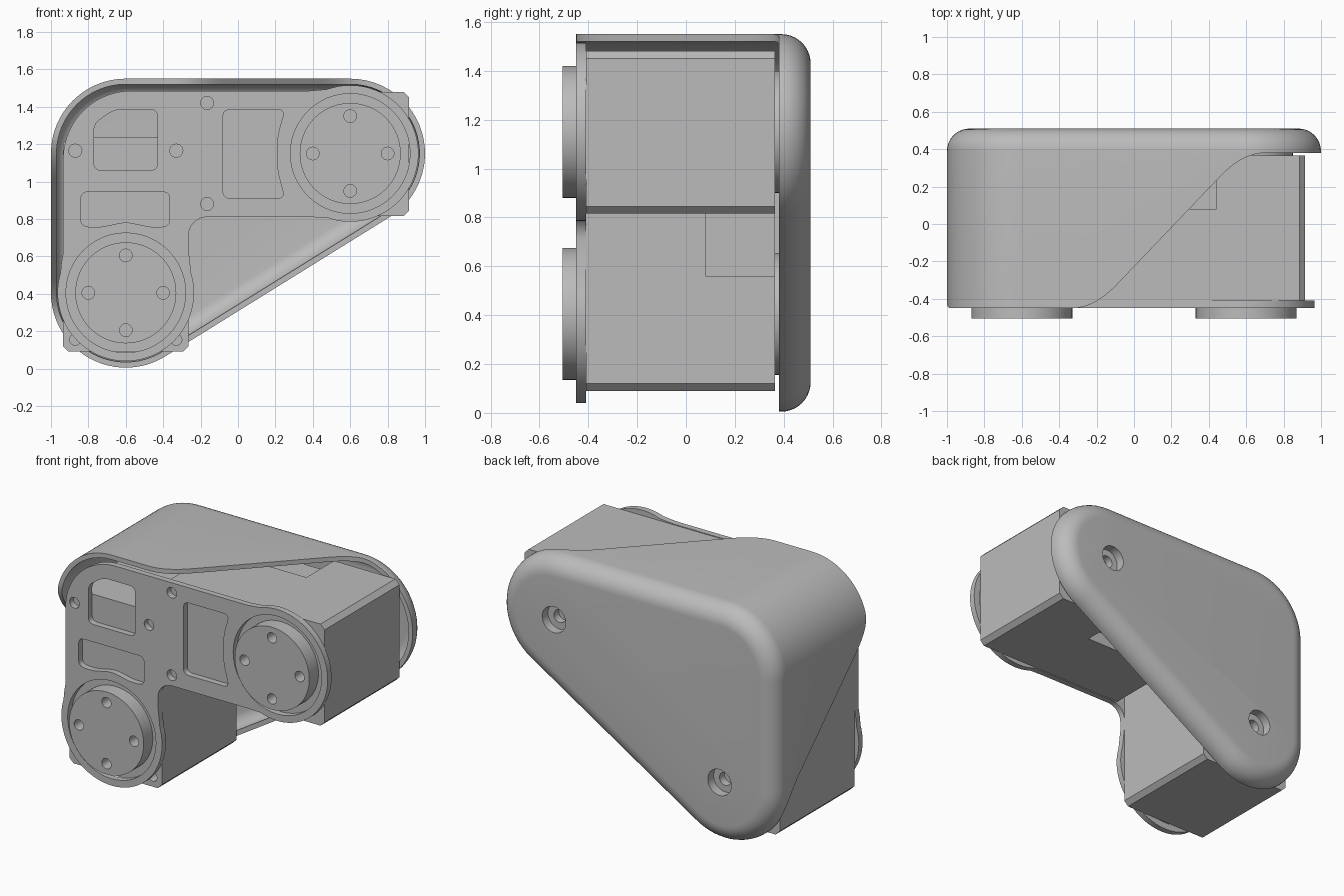
import bpy, bmesh
from math import sin, cos, pi, radians, hypot

if "Cube" in bpy.data.objects:
    bpy.data.objects.remove(bpy.data.objects["Cube"])

grey = bpy.data.materials.new("plain_grey")
grey.use_nodes = True
COLOUR = (0.5, 0.5, 0.5, 1)
grey.diffuse_color = COLOUR
grey.node_tree.nodes["Principled BSDF"].inputs["Base Color"].default_value = COLOUR

LOW, CORNER, HIGH = (-0.6, 0.405), (-0.6, 1.15), (0.6, 1.15)
RADIUS = 0.4


def arc(c, r, a0, a1, n=24):
    angles = [radians(a0 + (a1 - a0) * i / n) for i in range(n + 1)]
    return [(c[0] + r * cos(a), c[1] + r * sin(a)) for a in angles]


def circle(c, r, n=48):
    return arc(c, r, 0, 360, n)[:-1]


def rounded(points, r=0.04, n=5):
    """Round every corner of a polygon with a small quadratic curve."""
    out = []
    for i, p in enumerate(points):
        ends = []
        for q in (points[i - 1], points[(i + 1) % len(points)]):
            d = hypot(q[0] - p[0], q[1] - p[1])
            f = min(r / d, 0.45)
            ends.append([p[k] + (q[k] - p[k]) * f for k in (0, 1)])
        for j in range(n + 1):
            t = j / n
            out.append(tuple((1 - t) ** 2 * ends[0][k] + 2 * t * (1 - t) * p[k]
                             + t * t * ends[1][k] for k in (0, 1)))
    return out


def finish(obj):
    obj.data.materials.clear()
    obj.data.materials.append(grey)
    bpy.ops.object.select_all(action='DESELECT')
    obj.select_set(True)
    bpy.context.view_layer.objects.active = obj
    bpy.ops.object.shade_smooth_by_angle(angle=radians(30))
    return obj


def slab(name, loops, y0, y1):
    """Extrude an x-z outline, with any holes, from y0 to y1."""
    cu = bpy.data.curves.new(name, 'CURVE')
    cu.dimensions, cu.fill_mode = '2D', 'BOTH'
    cu.extrude = (y1 - y0) / 2
    for loop in loops:
        sp = cu.splines.new('POLY')
        sp.points.add(len(loop) - 1)
        for pt, (x, z) in zip(sp.points, loop):
            pt.co = (x, z, 0, 1)
        sp.use_cyclic_u = True
    tmp = bpy.data.objects.new(name + "_outline", cu)
    bpy.context.collection.objects.link(tmp)
    bpy.context.view_layer.update()
    mesh = bpy.data.meshes.new_from_object(
        tmp.evaluated_get(bpy.context.evaluated_depsgraph_get()))
    bpy.data.objects.remove(tmp)
    for v in mesh.vertices:
        x, z, d = v.co
        v.co = (x, (y0 + y1) / 2 - d, z)
    bm = bmesh.new()
    bm.from_mesh(mesh)
    bmesh.ops.remove_doubles(bm, verts=bm.verts, dist=1e-5)
    bmesh.ops.recalc_face_normals(bm, faces=bm.faces)
    bm.to_mesh(mesh)
    bm.free()
    obj = bpy.data.objects.new(name, mesh)
    bpy.context.collection.objects.link(obj)
    return finish(obj)


def cut(obj, cutters):
    for c in cutters:
        mod = obj.modifiers.new("cut", 'BOOLEAN')
        mod.operation, mod.solver, mod.object = 'DIFFERENCE', 'EXACT', c
        bpy.context.view_layer.objects.active = obj
        bpy.ops.object.modifier_apply(modifier=mod.name)
        bpy.data.objects.remove(c)
    finish(obj)


def box(x0, x1, z0, z1):
    return [(x0, z0), (x1, z0), (x1, z1), (x0, z1)]


def chamfered(x0, x1, z0, z1, c=0.03):
    return [(x0 + c, z0), (x1 - c, z0), (x1, z0 + c), (x1, z1 - c),
            (x1 - c, z1), (x0 + c, z1), (x0, z1 - c), (x0, z0 + c)]


# Motor bodies with connector recesses on both flanks
lower = slab("lower_motor", [chamfered(-0.935, -0.265, 0.09, 1.235)], -0.41, 0.365)
cut(lower, [slab("cutter", [box(x - 0.08, x + 0.08, 0.56, 0.95)], 0.08, 0.45)
            for x in (-0.935, -0.265)]
    + [slab("cutter", [circle((x, 0.155), 0.03, 16)], -0.5, -0.33) for x in (-0.87, -0.33)])
upper = slab("upper_motor", [chamfered(-0.235, 0.915, 0.815, 1.48)], -0.41, 0.365)
cut(upper, [slab("cutter", [box(0.05, 0.44, z - 0.08, z + 0.08)], 0.08, 0.45)
            for z in (0.815, 1.48)])

# Front bracket plate with windows, horn openings and screw holes
outline = (arc((-0.57, 1.12), 0.365, 90, 180) + [(-0.935, 0.62), (-0.945, 0.56)]
           + arc(LOW, 0.365, 163, 377, 48) + [(-0.257, 0.57), (-0.265, 0.64)]
           + arc((-0.165, 0.71), 0.1, 180, 90, 12) + [(0.38, 0.81)]
           + arc(HIGH, 0.365, 250, 470, 48) + [(0.38, 1.485)])
windows = [
    rounded([(-0.77, 1.06), (-0.43, 1.06), (-0.43, 1.385), (-0.66, 1.385), (-0.77, 1.31)]),
    rounded([(-0.84, 0.76), (-0.74, 0.755), (-0.6, 0.785), (-0.46, 0.755),
             (-0.365, 0.76), (-0.365, 0.945), (-0.84, 0.945)]),
    rounded([(-0.08, 0.91), (0.25, 0.91), (0.21, 1.06), (0.21, 1.24),
             (0.25, 1.385), (-0.08, 1.385)]),
]
screws = [circle(p, 0.035, 20) for p in
          ((-0.87, 1.165), (-0.33, 1.165), (-0.165, 1.42), (-0.165, 0.88))]
slab("front_plate", [outline] + windows + screws
     + [circle(c, 0.32) for c in (LOW, HIGH)], -0.45, -0.41)

# Output horns, rear idlers and recessed screw seats
for side, c in (("lower", LOW), ("upper", HIGH)):
    holes = [circle((c[0] + 0.2 * cos(a), c[1] + 0.2 * sin(a)), 0.034, 20)
             for a in (0, pi / 2, pi, 3 * pi / 2)]
    slab(side + "_horn", [circle(c, 0.27, 64)] + holes, -0.505, -0.42)
    slab(side + "_horn_base", [circle(c, 0.27, 64)], -0.43, -0.40)
    slab(side + "_idler", [circle(c, 0.25)], 0.36, 0.40)
    slab(side + "_seat_wall", [circle(c, 0.115), circle(c, 0.085)], 0.40, 0.50)
    slab(side + "_seat_floor", [circle(c, 0.1), circle(c, 0.042, 24)], 0.40, 0.45)


# Rounded three-cornered cover shell
def cover_outline(offset):
    r = RADIUS - offset
    hyp = 301.7          # direction square to the sloping edge
    arcs = [arc(HIGH, r, hyp - 360, 90), arc(CORNER, r, 90, 180), arc(LOW, r, 180, hyp)]
    pts = []
    for i, a in enumerate(arcs):
        b = arcs[(i + 1) % 3][0]
        pts += a
        pts += [tuple(a[-1][k] + (b[k] - a[-1][k]) * j / 40 for k in (0, 1))
                for j in range(1, 40)]
    return pts


def front_edge(x, z):
    """Depth of the side wall's S-shaped front edge."""
    t = min(1, max(0, (x + 0.33) / 1.03) + max(0, (1.27 - z) / 1.04))
    a = 0.23
    m = 1 / (1 - a)
    if t < a:
        f = m * t * t / (2 * a)
    elif t > 1 - a:
        f = 1 - m * (1 - t) ** 2 / (2 * a)
    else:
        f = m * (t - a / 2)
    return -0.45 + 0.83 * f


def profile(start, r):
    rows = [(start, None)]
    for i in range(11):
        a = i * pi / 20
        rows.append((start + r * (1 - cos(a)), 0.39 + r * sin(a)))
    return rows


bm = bmesh.new()
rings = []
for off, y in profile(0.03, 0.09)[::-1] + profile(0, 0.12):
    base = cover_outline(0.03 if off == 0.03 else off)
    rings.append([bm.verts.new((x, front_edge(*edge) if y is None else y, z))
                  for (x, z), edge in zip(base, cover_outline(0))])
for r0, r1 in zip(rings, rings[1:]):
    n = len(r0)
    for i in range(n):
        j = (i + 1) % n
        bm.faces.new((r0[i], r0[j], r1[j], r1[i]))
bm.faces.new(rings[0])
bm.faces.new(rings[-1])
bmesh.ops.recalc_face_normals(bm, faces=bm.faces)
mesh = bpy.data.meshes.new("cover")
bm.to_mesh(mesh)
bm.free()
cover = bpy.data.objects.new("cover", mesh)
bpy.context.collection.objects.link(cover)
cut(cover, [slab("cutter", [circle(c, 0.085)], 0.43, 0.6) for c in (LOW, HIGH)])
